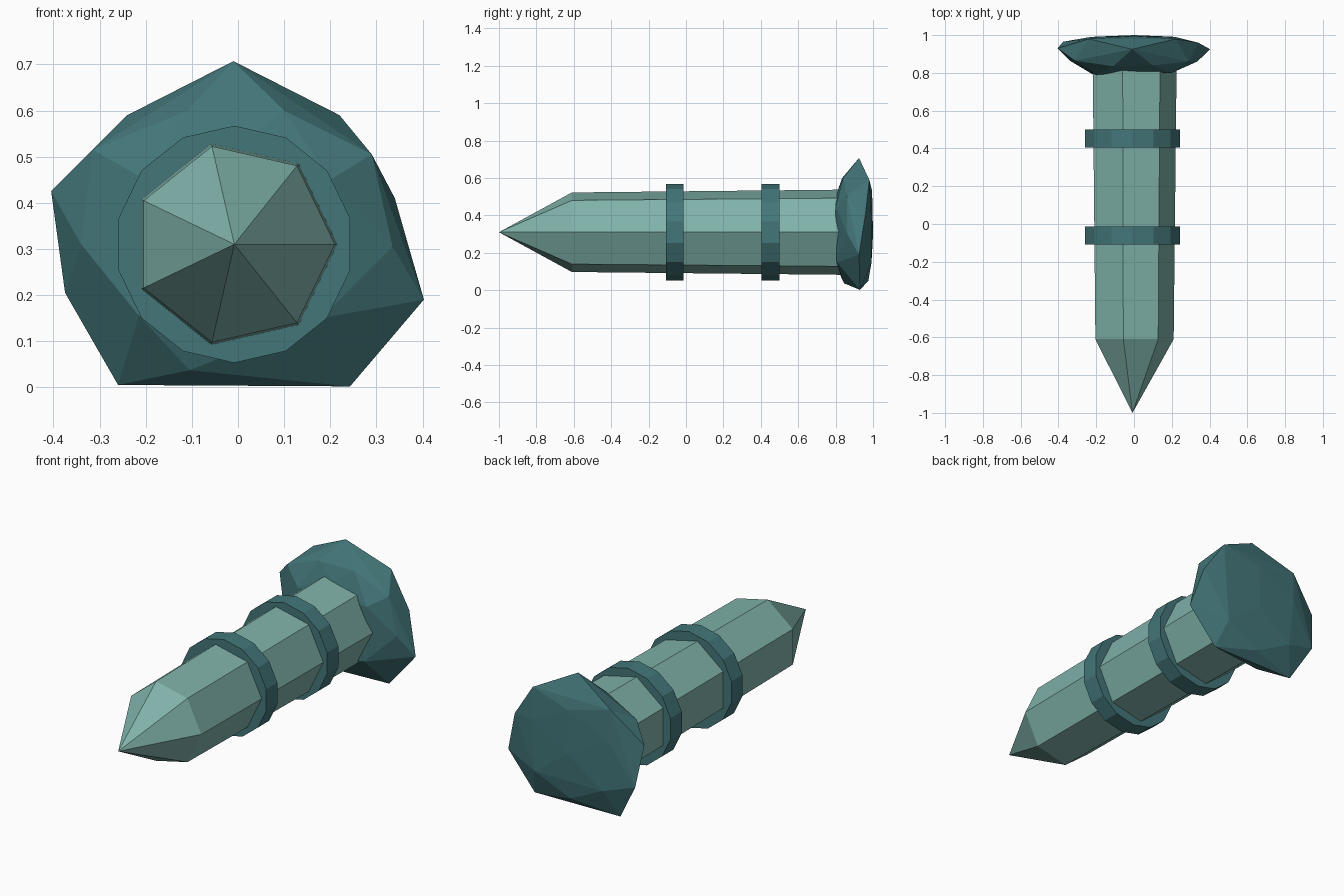
import bpy, bmesh, math
from mathutils import Vector

if "Cube" in bpy.data.objects:
    bpy.data.objects.remove(bpy.data.objects["Cube"])

CX, CZ = -0.008, 0.31   # axis of the bolt


def material(name, rgb):
    m = bpy.data.materials.new(name)
    m.diffuse_color = (*rgb, 1)
    m.use_nodes = True
    m.node_tree.nodes["Principled BSDF"].inputs["Base Color"].default_value = m.diffuse_color
    return m


pale = material("pale_teal", (0.216, 0.445, 0.402))
dark = material("dark_teal", (0.056, 0.181, 0.191))


def finish(bm, name, mat):
    bmesh.ops.recalc_face_normals(bm, faces=bm.faces)
    me = bpy.data.meshes.new(name)
    bm.to_mesh(me)
    bm.free()
    me.materials.append(mat)
    ob = bpy.data.objects.new(name, me)
    bpy.context.collection.objects.link(ob)
    return ob


def ring(bm, n, r, y, start):
    angles = [start + math.tau * i / n for i in range(n)]
    return [bm.verts.new((CX + r * math.cos(a), y, CZ + r * math.sin(a))) for a in angles]


def bridge(bm, a, b):
    n = len(a)
    for i in range(n):
        j = (i + 1) % n
        bm.faces.new((a[i], a[j], b[j], b[i]))


# Seven-sided shaft, slightly flared to the back, with a pointed tip
bm = bmesh.new()
front = ring(bm, 7, 0.218, -0.61, 0)
back = ring(bm, 7, 0.234, 0.88, 0)
tip = bm.verts.new((CX, -1.0, CZ))
bridge(bm, front, back)
for i in range(7):
    bm.faces.new((front[i], front[(i + 1) % 7], tip))
bm.faces.new(back)
finish(bm, "shaft", pale)

# Two fourteen-sided collars
for name, y0, y1 in (("front_collar", -0.108, -0.014), ("back_collar", 0.405, 0.5)):
    bm = bmesh.new()
    a = ring(bm, 14, 0.257, y0, math.pi / 2)
    b = ring(bm, 14, 0.257, y1, math.pi / 2)
    bridge(bm, a, b)
    bm.faces.new(a)
    bm.faces.new(b)
    finish(bm, name, dark)

# Rough faceted head: hull of an irregular rim, front shoulder and back dome
rim = [(-.01, .925, .707), (.403, .925, .19), (-.405, .93, .425),
       (.243, .93, .002), (-.26, .925, .005)]
shoulder = [(.29, .86, .505), (-.315, .865, .515), (.335, .86, .305), (-.34, .865, .31),
            (-.105, .845, .037), (-.11, .835, .6), (.1, .84, .6), (.18, .805, .15),
            (-.215, .79, .155), (.2, .8, .45), (-.2, .79, .45), (0, .81, .53)]
dome = [(.22, .98, .59), (-.24, .98, .59), (.34, .96, .41), (-.375, .965, .205),
        (.22, .99, .42), (-.23, .99, .42), (.2, .992, .15), (-.2, .992, .15),
        (0, .995, .53), (0, .975, .05), (0, 1.0, .3)]
bm = bmesh.new()
for p in rim + shoulder + dome:
    bm.verts.new(Vector(p))
hull = bmesh.ops.convex_hull(bm, input=bm.verts)
loose = [v for v in bm.verts if not v.link_faces]
bmesh.ops.delete(bm, geom=loose, context='VERTS')
finish(bm, "head", dark)
